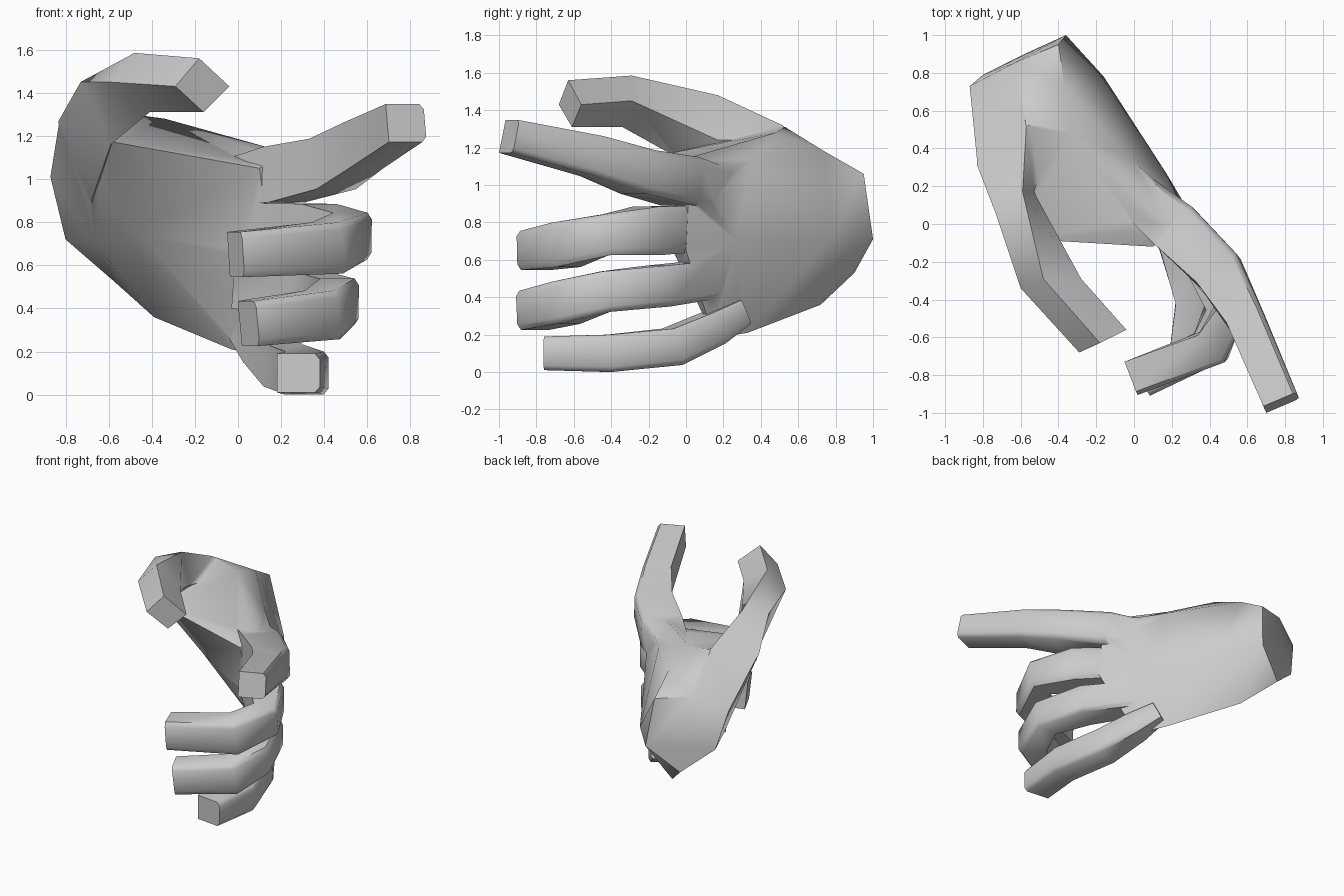
import bpy, bmesh, math
from mathutils import Vector

if "Cube" in bpy.data.objects:
    bpy.data.objects.remove(bpy.data.objects["Cube"])

BOX = [(1, .72), (.78, 1), (-1, 1), (-1, -1), (.78, -1), (1, -.72)]   # finger section


def loft(name, rings):
    """Skin a list of equal-length point rings and cap both ends."""
    bm = bmesh.new()
    vs = [[bm.verts.new(p) for p in r] for r in rings]
    n = len(vs[0])
    for a, b in zip(vs, vs[1:]):
        for i in range(n):
            j = (i + 1) % n
            bm.faces.new((a[i], a[j], b[j], b[i]))
    bm.faces.new(vs[0])
    bm.faces.new(vs[-1])
    bmesh.ops.recalc_face_normals(bm, faces=bm.faces)
    bmesh.ops.triangulate(bm, faces=bm.faces)
    me = bpy.data.meshes.new(name)
    bm.to_mesh(me)
    bm.free()
    ob = bpy.data.objects.new(name, me)
    bpy.context.collection.objects.link(ob)
    return ob


def finger(name, path):
    """Sweep the finger section along stations (x, y, z, half width, half height)."""
    pts = [Vector(p[:3]) for p in path]
    rings = []
    for i, (x, y, z, w, h) in enumerate(path):
        t = Vector((0, 0, 0))
        if i > 0:
            t += (pts[i] - pts[i - 1]).normalized()
        if i < len(pts) - 1:
            t += (pts[i + 1] - pts[i]).normalized()
        t.normalize()
        side = Vector((0, 0, 1)).cross(t).normalized()   # towards back of hand
        up = t.cross(side)
        rings.append([pts[i] + side * w * u + up * h * v for u, v in BOX])
    return loft(name, rings)


# palm: wrist cut, heel, thumb web, knuckles
hand = loft("hand", [
    [(-.40, .95, 1.06), (-.64, .85, 1.10), (-.87, .73, 1.01),
     (-.80, .79, .72), (-.58, .90, .53), (-.36, 1.0, .71)],
    [(-.37, .74, 1.18), (-.56, .53, 1.31), (-.83, .33, 1.26),
     (-.66, .48, .70), (-.39, .72, .36), (-.16, .78, .72)],
    [(-.02, .35, 1.13), (-.34, .48, 1.28), (-.57, -.08, 1.17),
     (-.46, .22, .74), (-.03, .33, .21), (.17, .27, .70)],
    [(.30, .02, 1.08), (.20, -.04, 1.13), (.10, -.12, 1.05),
     (.15, -.07, .65), (.10, .15, .18), (.33, .0, .65)],
])

# thumb, each ring is outer, top, inner, bottom
thumb = loft("thumb", [
    [(-.82, .68, 1.0), (-.63, .80, 1.08), (-.44, .88, 1.04), (-.6, .75, .75)],
    [(-.832, .315, 1.27), (-.57, .515, 1.32), (-.42, .52, 1.24), (-.68, .35, .90)],
    [(-.73, .05, 1.45), (-.59, .17, 1.48), (-.53, .17, 1.24), (-.59, -.07, 1.16)],
    [(-.60, -.34, 1.45), (-.48, -.29, 1.585), (-.28, -.29, 1.45), (-.41, -.34, 1.31)],
    [(-.29, -.68, 1.43), (-.18, -.63, 1.56), (-.04, -.56, 1.43), (-.16, -.61, 1.31)],
])

# fingers
digits = [
    thumb,
    finger("index_finger", [(.02, .15, .99, .12, .10), (.22, -.02, 1.02, .14, .13),
                            (.45, -.25, 1.07, .13, .12), (.59, -.50, 1.155, .10, .11),
                            (.78, -.945, 1.26, .095, .09)]),
    finger("middle_finger", [(.05, .10, .77, .10, .12), (.38, -.20, .755, .12, .13),
                             (.53, -.42, .735, .09, .11), (.42, -.65, .68, .10, .12),
                             (-.01, -.815, .65, .095, .105)]),
    finger("ring_finger", [(.04, .16, .50, .09, .10), (.34, -.14, .46, .11, .11),
                           (.47, -.43, .43, .09, .11), (.40, -.65, .37, .10, .115),
                           (.05, -.82, .33, .095, .105)]),
    finger("little_finger", [(.02, .30, .32, .05, .07), (.11, .15, .235, .08, .09),
                             (.22, -.07, .135, .10, .10),
                             (.32, -.41, .10, .10, .10), (.28, -.75, .10, .10, .09)]),
]

# fuse everything into one skin
for d in digits:
    m = hand.modifiers.new("fuse", 'BOOLEAN')
    m.operation, m.solver, m.object = 'UNION', 'EXACT', d
bpy.context.view_layer.objects.active = hand
hand.select_set(True)
for m in list(hand.modifiers):
    bpy.ops.object.modifier_apply(modifier=m.name)
for d in digits:
    bpy.data.objects.remove(d)
bpy.ops.object.shade_smooth_by_angle(angle=math.radians(52))
